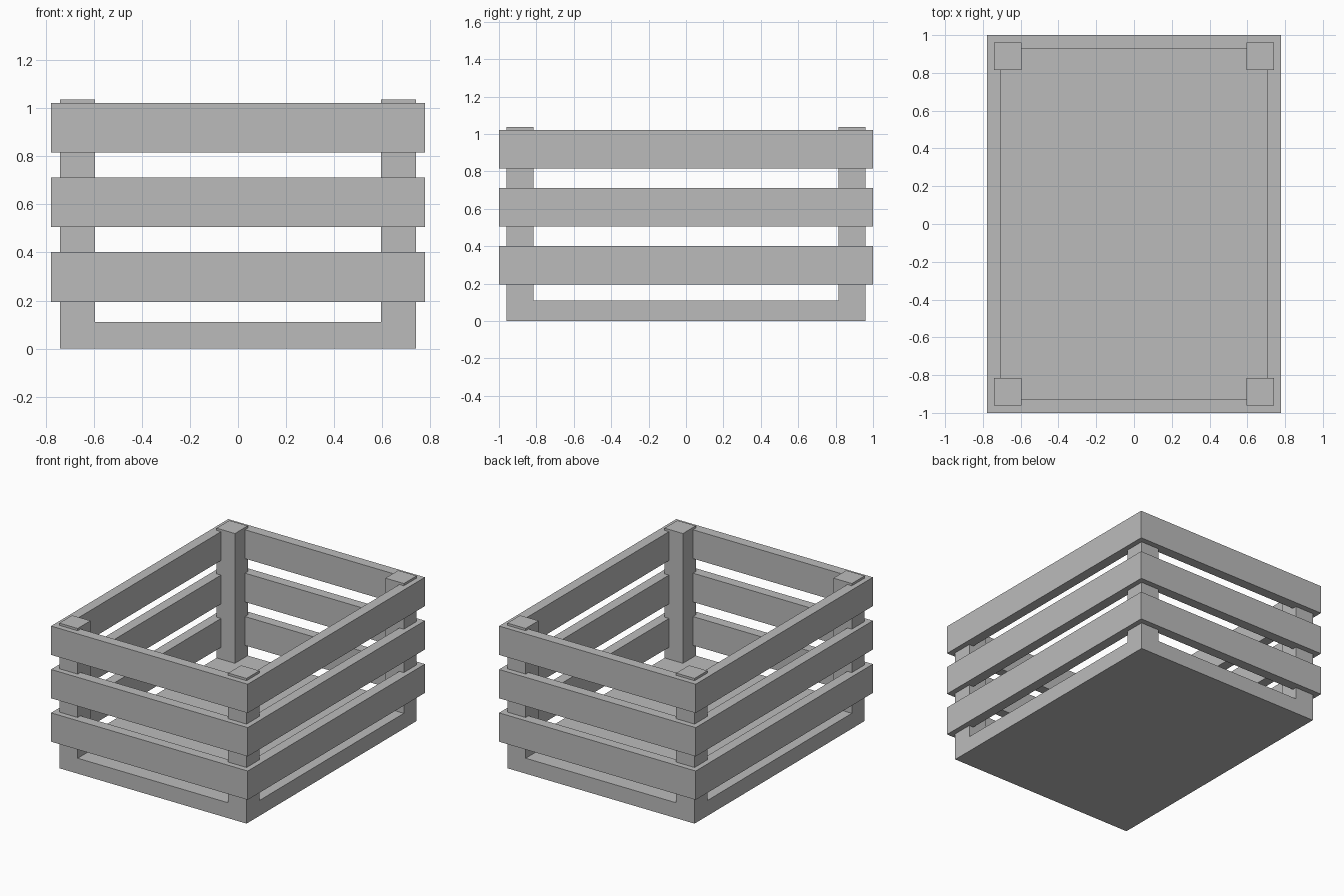
import bpy
import bmesh

cube = bpy.data.objects.get("Cube")
if cube:
    bpy.data.objects.remove(cube, do_unlink=True)

grey = bpy.data.materials.new("plain grey")
grey.use_nodes = True
colour = (0.5, 0.5, 0.5, 1)
grey.diffuse_color = colour
grey.node_tree.nodes["Principled BSDF"].inputs["Base Color"].default_value = colour


def finish(bm, name):
    bmesh.ops.recalc_face_normals(bm, faces=bm.faces)
    mesh = bpy.data.meshes.new(name)
    bm.to_mesh(mesh)
    bm.free()
    mesh.materials.append(grey)
    obj = bpy.data.objects.new(name, mesh)
    bpy.context.collection.objects.link(obj)


def box(name, low, high):
    bm = bmesh.new()
    bmesh.ops.create_cube(bm, size=1)
    for v in bm.verts:
        v.co = [(a + b) / 2 + c * (b - a) for a, b, c in zip(low, high, v.co)]
    finish(bm, name)


def slat_ring(name, x, y, thick, bottom, top):
    # Four mitred slats joined into one rectangular band
    bm = bmesh.new()
    corners = []
    for sx, sy in ((-1, -1), (1, -1), (1, 1), (-1, 1)):
        profile = ((0, bottom), (0, top), (thick, top), (thick, bottom))
        corners.append([bm.verts.new((sx * (x - t), sy * (y - t), z)) for t, z in profile])
    for i in range(4):
        a, b = corners[i], corners[(i + 1) % 4]
        for j in range(4):
            k = (j + 1) % 4
            bm.faces.new((a[j], b[j], b[k], a[k]))
    finish(bm, name)


# Solid floor
box("floor", (-0.74, -0.96, 0), (0.74, 0.96, 0.11))

# Corner posts, standing slightly proud of the top slats
for sx, side in ((1, "left"), (-1, "right")):
    for sy, end in ((-1, "front"), (1, "back")):
        xs = sorted((sx * 0.595, sx * 0.74))
        ys = sorted((sy * 0.815, sy * 0.96))
        box(f"{end}_{side}_post", (xs[0], ys[0], 0), (xs[1], ys[1], 1.037))

# Three bands of slats around the crate
for i, level in enumerate(("lower", "middle", "upper")):
    z = 0.195 + i * 0.31
    slat_ring(f"{level}_slats", 0.777, 1.0, 0.072, z, z + 0.206)
